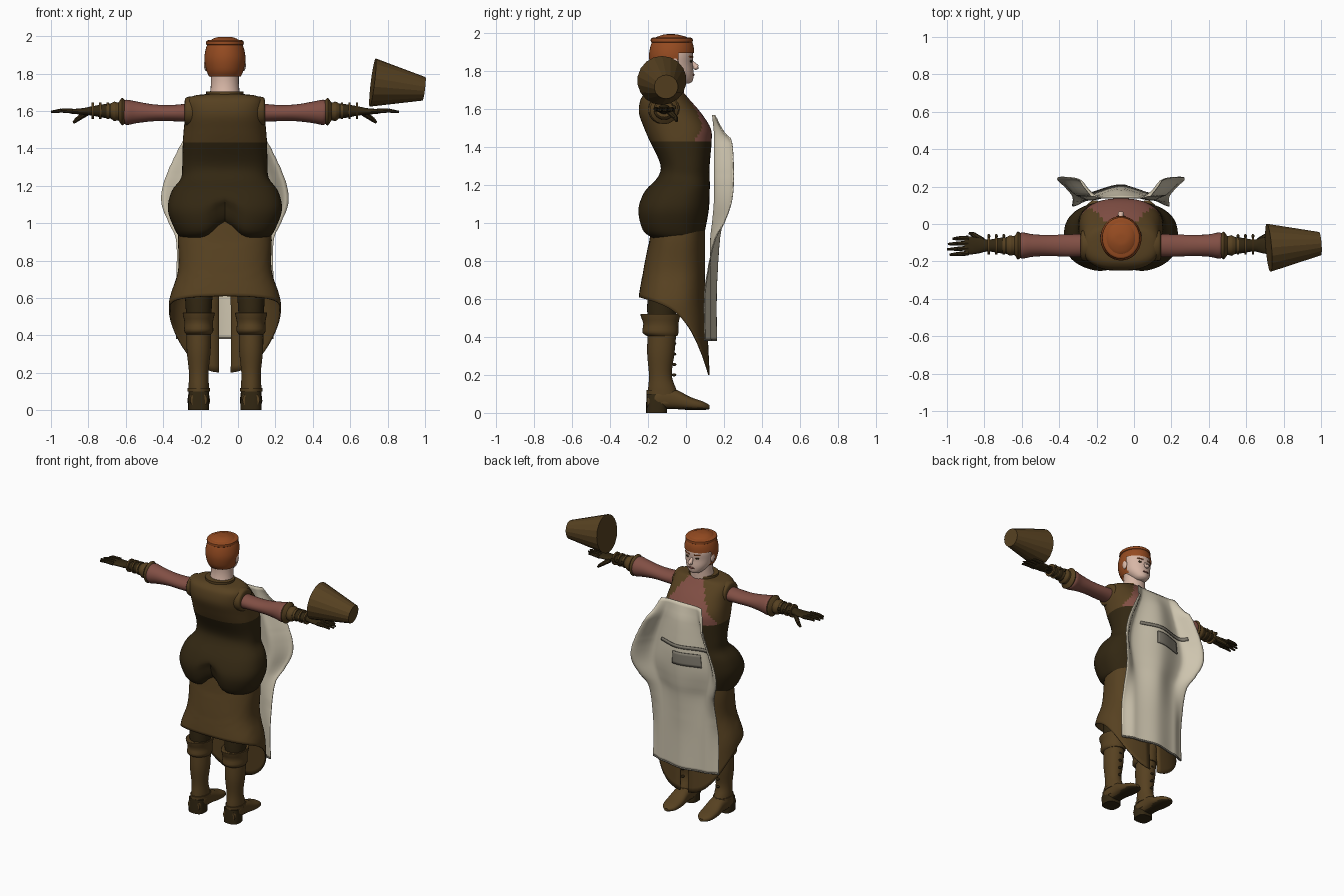
import bpy, bmesh, math
from mathutils import Vector

cube = bpy.data.objects.get("Cube")
if cube:
    bpy.data.objects.remove(cube)

CX = -0.07    # body centre line
ARM_Y = -0.115


def material(name, *rgb):
    m = bpy.data.materials.new(name)
    m.use_nodes = True
    m.diffuse_color = (*rgb, 1)
    m.node_tree.nodes["Principled BSDF"].inputs["Base Color"].default_value = (*rgb, 1)
    return m


brown = material("brown_leather", .095, .053, .015)
dark = material("dark_leather", .032, .02, .006)
cream = material("cream_canvas", .62, .56, .43)
pink = material("dusty_pink_cloth", .22, .078, .058)
red = material("red_hair", .3, .07, .015)
skin = material("skin", .68, .47, .38)
grey = material("grey_trim", .22, .2, .16)


def finish(name, bm, mats, rule=None, angle=40):
    bmesh.ops.recalc_face_normals(bm, faces=bm.faces)
    bm.normal_update()
    for f in bm.faces:
        f.smooth = True
        if rule:
            f.material_index = rule(f.calc_center_median(), f.normal)
    me = bpy.data.meshes.new(name)
    bm.to_mesh(me)
    bm.free()
    me.set_sharp_from_angle(angle=math.radians(angle))
    for m in mats:
        me.materials.append(m)
    ob = bpy.data.objects.new(name, me)
    bpy.context.collection.objects.link(ob)
    return ob


def resample(rows, n=4):
    """Smooth the rows with a Catmull-Rom spline."""
    out = []
    for i in range(len(rows) - 1):
        p = [rows[max(0, min(len(rows) - 1, i + k))] for k in (-1, 0, 1, 2)]
        for s in range(n):
            t = s / n
            out.append([.5 * (2 * b + (c - a) * t + (2 * a - 5 * b + 4 * c - d) * t * t
                              + (3 * b - a - 3 * c + d) * t ** 3) for a, b, c, d in zip(*p)])
    return out + [list(rows[-1])]


def lookup(rows, z):
    return min(rows, key=lambda r: abs(r[0] - z))[1:]


def spow(v, e):
    return math.copysign(abs(v) ** e, v)


AXES = {"z": lambda w, c, p: (w, c, p), "y": lambda w, c, p: (w, p, c),
        "x": lambda w, c, p: (p, w, c)}


def loft(name, rows, mats, axis="z", mid=CX, power=1, segs=32, n=4, rule=None, warp=None, cut=None):
    """Rows are position, half width, low side, high side."""
    bm = bmesh.new()
    rings = []
    for p, hw, lo, hi in resample(rows, n):
        ring = []
        for k in range(segs):
            t = math.tau * k / segs
            w = hw * spow(math.cos(t), power)
            c = (lo + hi) / 2 + (hi - lo) / 2 * spow(math.sin(t), power)
            co = Vector(AXES[axis](mid + w, c, p))
            ring.append(bm.verts.new(warp(co) if warp else co))
        rings.append(ring)
    for a, b in zip(rings, rings[1:]):
        for k in range(segs):
            bm.faces.new((a[k], a[k - 1], b[k - 1], b[k]))
    bm.faces.new(rings[0])
    bm.faces.new(rings[-1])
    if cut:
        bmesh.ops.delete(bm, geom=[f for f in bm.faces if cut(f.calc_center_median())], context="FACES")
    return finish(name, bm, mats, rule)


def rod(name, a, b, r1, r2, mat, segs=10, angle=40):
    bm = bmesh.new()
    a, b = Vector(a), Vector(b)
    bmesh.ops.create_cone(bm, cap_ends=True, segments=segs, radius1=r1, radius2=r2, depth=(b - a).length)
    bm.transform((b - a).to_track_quat("Z", "Y").to_matrix().to_4x4())
    bmesh.ops.translate(bm, verts=bm.verts, vec=(a + b) / 2)
    return finish(name, bm, [mat], angle=angle)


def ball(name, co, size, mat):
    bm = bmesh.new()
    bmesh.ops.create_uvsphere(bm, u_segments=16, v_segments=10, radius=1)
    bmesh.ops.scale(bm, verts=bm.verts, vec=size)
    bmesh.ops.translate(bm, verts=bm.verts, vec=co)
    return finish(name, bm, [mat])


# Torso: brown vest, dark bodice and a pink shirt showing at the neckline
def torso_warp(co):
    x = co.x - CX
    if co.y < -.05 and co.z < 1.16:
        cleft = math.exp(-(x / .07) ** 2)
        fade = min(1, (1.16 - co.z) / .12)
        co.y += .045 * cleft * fade
        co.z += .07 * cleft * fade
    return co


def torso_rule(c, nrm):
    if c.z < 1.43:
        return 1
    return 2 if nrm.y > .2 and c.y > -.04 and abs(c.x - CX) < .06 + (1.69 - c.z) * .6 else 0


loft("torso", [(.92, .235, -.19, .09), (.96, .265, -.24, .1), (1.07, .305, -.26, .12),
               (1.17, .285, -.215, .125), (1.24, .235, -.15, .125), (1.31, .228, -.135, .125),
               (1.43, .225, -.19, .135), (1.5, .22, -.22, .13), (1.58, .212, -.248, .08),
               (1.65, .205, -.24, .02), (1.68, .17, -.215, -.005), (1.69, .1, -.19, -.015)],
     [brown, dark, pink], power=.8, segs=64, rule=torso_rule, warp=torso_warp)
loft("collar", [(1.66, .1, -.195, -.01), (1.705, .1, -.195, -.015), (1.705, .085, -.18, -.03)],
     [brown], n=1)

# Skirt: open at the front, hem dipping towards the front
skirt_rows = resample([(1.08, .23, -.17, .1), (.93, .25, -.19, .1), (.75, .25, -.225, .1),
                       (.6, .295, -.25, .1), (.5, .3, -.245, .11), (.2, .3, -.2, .125)], 20)
bm = bmesh.new()
cols = []
for k in range(61):
    t = .06 + (math.tau - .12) * k / 60
    sx, sy = spow(math.sin(t), .8), spow(math.cos(t), .8)
    s = (sy + 1) / 2
    hem = .61 - .1 * s - .31 * s ** 4
    col = []
    for j in range(25):
        z = 1.06 + (hem - 1.06) * j / 24
        hw, lo, hi = lookup(skirt_rows, z)
        col.append(bm.verts.new((CX + hw * sx, (lo + hi) / 2 + (hi - lo) / 2 * sy, z)))
    cols.append(col)
for a, b in zip(cols, cols[1:]):
    for j in range(24):
        bm.faces.new((a[j], b[j], b[j + 1], a[j + 1]))
skirt = finish("skirt", bm, [brown])
skirt.modifiers.new("thickness", "SOLIDIFY").thickness = .008

# Apron: rows are height, half width, then depth at middle, valley and edge
apron_rows = resample([(1.57, .16, .14, .14, .15), (1.48, .2, .17, .15, .2), (1.43, .23, .18, .15, .24),
                       (1.25, .315, .2, .15, .25), (1.12, .34, .2, .15, .24), (1, .3, .19, .14, .2),
                       (.9, .26, .175, .13, .15), (.65, .26, .16, .13, .1), (.38, .26, .16, .13, .1)], 20)


def apron_point(u, z, lift):
    hw, mid, valley, edge = lookup(apron_rows, z)
    a = abs(u)
    s = a / .65 if a < .65 else (a - .65) / .35
    s = s * s * (3 - 2 * s)
    y = mid + (valley - mid) * s if a < .65 else valley + (edge - valley) * s
    return (CX + u * hw, y + lift, z)


def apron_patch(name, u0, u1, z0, z1, mat, nu, nz, lift=0.0, thick=.006):
    bm = bmesh.new()
    grid = [[bm.verts.new(apron_point(u0 + (u1 - u0) * i / nu, z0 + (z1 - z0) * j / nz, lift))
             for i in range(nu + 1)] for j in range(nz + 1)]
    for a, b in zip(grid, grid[1:]):
        for i in range(nu):
            bm.faces.new((a[i], a[i + 1], b[i + 1], b[i]))
    ob = finish(name, bm, [mat])
    mod = ob.modifiers.new("thickness", "SOLIDIFY")
    mod.thickness, mod.offset = thick, 0


apron_patch("apron", -1, 1, 1.57, .38, cream, 40, 48)
apron_patch("apron_strap", -.8, .5, 1.29, 1.268, grey, 24, 1, .007)
apron_patch("apron_pocket", -.5, .1, 1.24, 1.15, grey, 12, 5, .007)
apron_patch("apron_hem", -1, 1, .39, .38, grey, 30, 1, 0, .009)

# Neck, head and hair
loft("neck", [(1.66, .085, -.17, -.01), (1.74, .075, -.15, -.01), (1.82, .075, -.15, -.01)], [skin], segs=24)
loft("head", [(1.735, .025, -.03, .015), (1.75, .05, -.07, .035), (1.79, .08, -.12, .04),
              (1.84, .093, -.15, .035), (1.9, .097, -.165, .035), (1.96, .08, -.15, .0),
              (1.985, .03, -.1, -.05)], [skin], segs=32)
loft("hair", [(1.785, .085, -.165, .0), (1.82, .1, -.185, .03), (1.88, .11, -.195, .042),
              (1.94, .1, -.185, .038), (1.975, .08, -.165, .015), (1.993, .045, -.12, -.04),
              (1.996, .01, -.09, -.07)], [red], segs=40,
     cut=lambda c: c.z < 1.787 or (c.y > -.045 and c.z < 1.9))
loft("hair_band", [(1.95, .09, -.175, .025), (1.955, .1, -.185, .035), (1.972, .1, -.185, .035),
                   (1.978, .09, -.175, .025)], [red], n=2)
rod("nose", (CX, .03, 1.85), (CX, .055, 1.82), .008, .017, skin)
ball("nose_tip", (CX, .052, 1.82), (.017, .015, .012), skin)
ball("mouth", (CX, .04, 1.782), (.025, .006, .006), pink)
for side in (-1, 1):
    def X(v):
        return CX + side * v

    ball("ear", (X(.1), -.06, 1.845), (.012, .02, .032), skin)
    ball("eye", (X(.037), .025, 1.853), (.015, .008, .007), dark)
    rod("eyebrow", (X(.018), .035, 1.875), (X(.06), .02, 1.878), .005, .004, red)

    # Sleeve, ruffled cuff and glove
    def arm(name, rows, mat, **kw):
        loft(name, [(X(r[0]), *r[1:]) for r in rows], [mat], axis="x", mid=ARM_Y, segs=24, **kw)

    arm("shoulder", [(.12, .085, 1.52, 1.68), (.2, .082, 1.52, 1.675), (.215, .066, 1.535, 1.655)], brown)
    arm("sleeve", [(.15, .06, 1.54, 1.645), (.28, .06, 1.545, 1.632), (.38, .056, 1.545, 1.635),
                   (.47, .06, 1.535, 1.65), (.525, .07, 1.525, 1.66), (.545, .06, 1.54, 1.65)], pink)
    arm("cuff", [(.53, .055, 1.54, 1.65), (.55, .075, 1.522, 1.67), (.57, .05, 1.55, 1.645),
                 (.59, .055, 1.545, 1.65), (.61, .045, 1.56, 1.64)], brown, n=3)
    arm("glove", [(.56, .048, 1.555, 1.645), (.64, .042, 1.562, 1.637), (.71, .032, 1.575, 1.625),
                  (.76, .042, 1.58, 1.615), (.82, .05, 1.585, 1.61), (.835, .045, 1.59, 1.608)], dark)
    for d in (.62, .66, .7):
        arm("glove_strap", [(d, .047, 1.558, 1.645), (d + .012, .047, 1.558, 1.645)], brown, n=1)
        ball("strap_buckle", (X(d + .006), ARM_Y + .05, 1.61), (.008, .012, .012), dark)
    for i, reach in enumerate((.9, .925, .93, .915)):
        y = ARM_Y + .04 - i * .027
        knuckle = (X(.875), y * 1.03, 1.602)
        rod("finger", (X(.815), y, 1.6), knuckle, .013, .011, dark, 8)
        rod("fingertip", knuckle, (X(reach), y * 1.05, 1.595), .011, .006, dark, 8)
    rod("thumb", (X(.74), ARM_Y + .025, 1.59), (X(.79), ARM_Y + .06, 1.555), .018, .013, dark, 8)
    rod("thumb_tip", (X(.79), ARM_Y + .06, 1.555), (X(.81), ARM_Y + .065, 1.537), .013, .007, dark, 8)

    # Leg and boot
    leg = X(.14)
    loft("stocking", [(.4, .06, -.19, -.06), (.55, .07, -.205, -.05), (.8, .085, -.19, .0)], [dark], mid=leg)
    loft("boot_cuff", [(.405, .066, -.205, -.045), (.425, .078, -.23, -.04), (.47, .076, -.225, -.04),
                       (.52, .086, -.24, -.03), (.515, .07, -.21, -.05)], [brown], mid=leg, n=3)
    loft("boot_shaft", [(.05, .055, -.2, -.03), (.12, .055, -.2, -.05), (.2, .052, -.195, -.075),
                        (.32, .064, -.205, -.06), (.44, .065, -.2, -.05)], [brown], mid=leg)
    loft("boot_foot", [(-.205, .045, .02, .09), (-.15, .056, .02, .13), (-.06, .055, .02, .125),
                       (.02, .06, .015, .085), (.09, .05, .015, .06), (.125, .015, .02, .04)],
         [brown, dark], axis="y", mid=leg, power=.8, rule=lambda c, nrm: int(c.z < .027))
    loft("boot_heel", [(0, .056, -.21, -.1), (.05, .056, -.21, -.1), (.1, .052, -.207, -.13)],
         [dark], mid=leg, power=.7, n=1)
    loft("boot_strap", [(.1, .06, -.208, -.04), (.12, .06, -.208, -.045)], [brown], mid=leg, n=1)
    for i in range(4):
        ball("boot_button", (leg, -.063, .2 + i * .055), (.012, .012, .008), dark)

# Bucket balanced on one hand
rod("bucket", (.72, -.127, 1.752), (.995, -.105, 1.718), .13, .063, brown, 18, 15)
